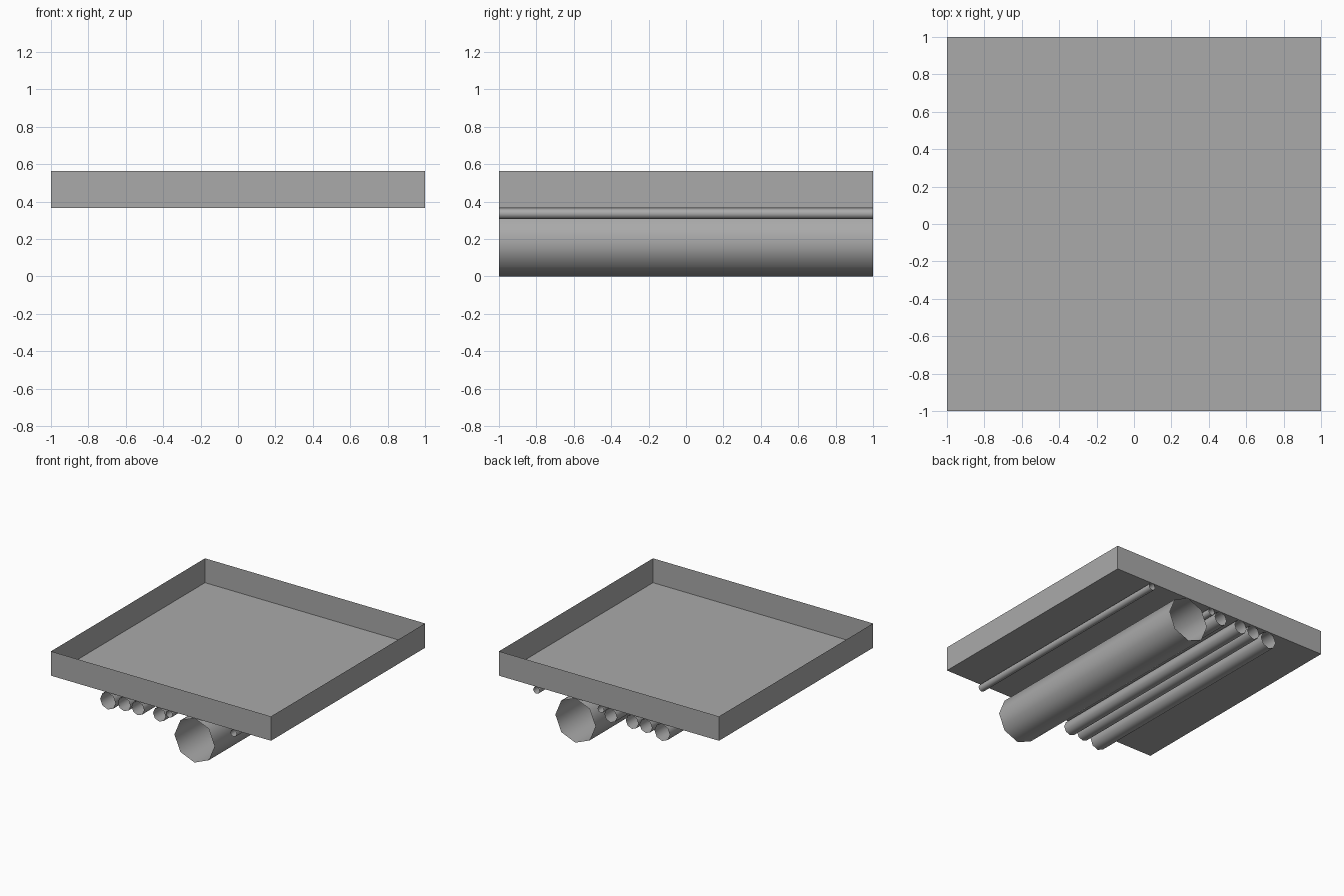
import bpy, bmesh
from math import pi
from mathutils import Matrix

cube = bpy.data.objects.get("Cube")
if cube:
    bpy.data.objects.remove(cube, do_unlink=True)

FLOOR, RIM = 0.365, 0.565

grey = bpy.data.materials.new("plain grey")
grey.use_nodes = True
colour = (0.4, 0.4, 0.4, 1)
grey.diffuse_color = colour
grey.node_tree.nodes["Principled BSDF"].inputs["Base Color"].default_value = colour


def finish(bm, name, smooth=False):
    mesh = bpy.data.meshes.new(name)
    for f in bm.faces:
        f.smooth = smooth
    bm.to_mesh(mesh)
    bm.free()
    mesh.materials.append(grey)
    obj = bpy.data.objects.new(name, mesh)
    bpy.context.collection.objects.link(obj)


# Open tray: thin box without its top
bm = bmesh.new()
bmesh.ops.create_cube(bm, size=2)
top = [f for f in bm.faces if f.normal.z > 0.5]
bmesh.ops.delete(bm, geom=top, context='FACES_ONLY')
for v in bm.verts:
    v.co.z = RIM if v.co.z > 0 else FLOOR
finish(bm, "tray")


# Open eight-sided pipes hanging against the tray floor
def pipe(name, x, radius):
    bm = bmesh.new()
    place = Matrix.Translation((x, 0, FLOOR - radius)) @ Matrix.Rotation(pi / 2, 4, 'X')
    bmesh.ops.create_cone(bm, cap_ends=False, segments=8, radius1=radius,
                          radius2=radius, depth=2, matrix=place)
    finish(bm, name, smooth=True)


pipe("main_pipe", 0.305, FLOOR / 2)
pipe("wide_pipe", -0.483, 0.07)
for i, x in enumerate((-0.335, -0.21, -0.015)):
    pipe(f"medium_pipe_{i + 1}", x, 0.057)
for i, x in enumerate((0.075, 0.66)):
    pipe(f"thin_pipe_{i + 1}", x, 0.029)
